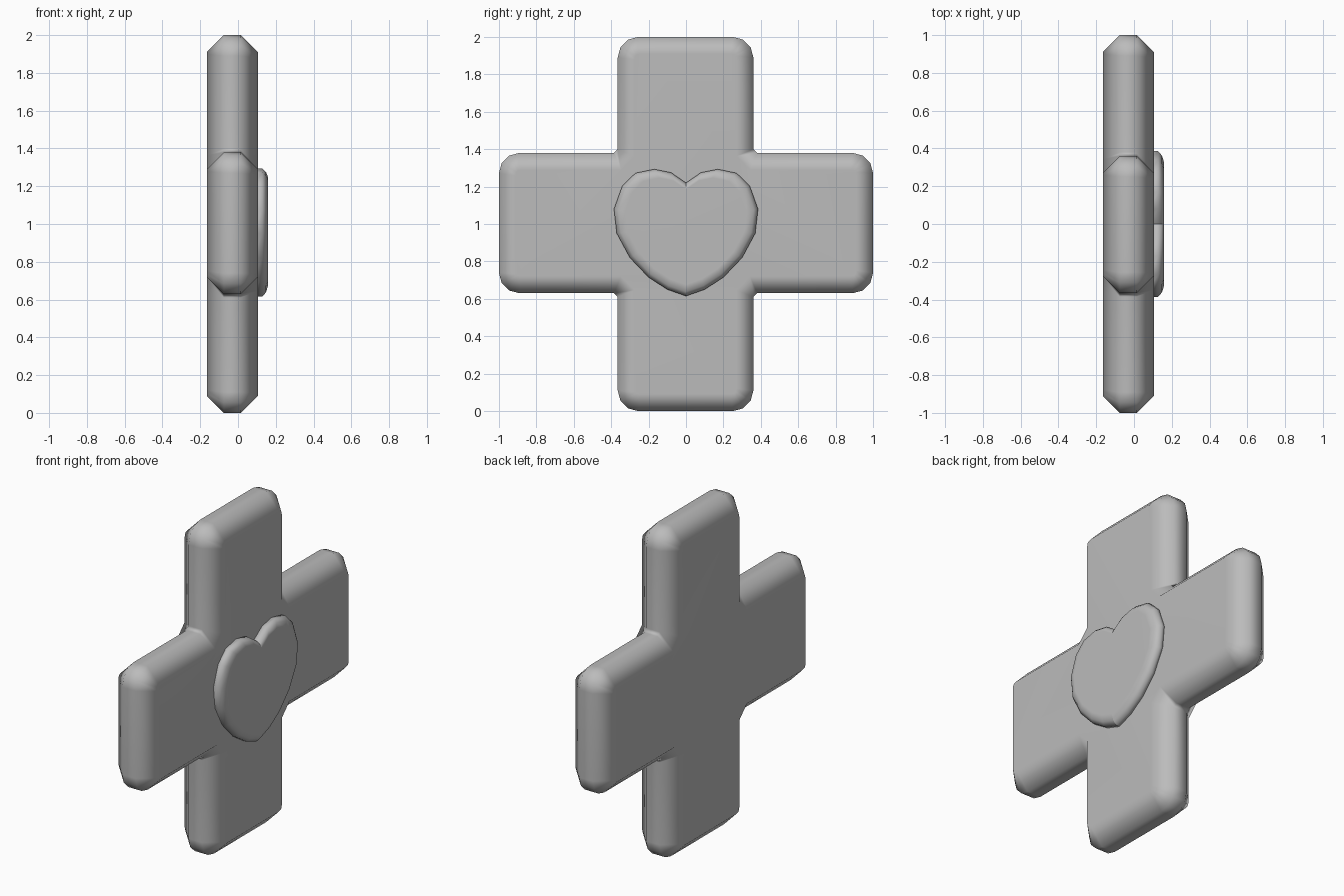
import bpy, bmesh

if "Cube" in bpy.data.objects:
    bpy.data.objects.remove(bpy.data.objects["Cube"])

# One flat material
grey = bpy.data.materials.new("plain grey")
grey.use_nodes = True
colour = (0.5, 0.5, 0.5, 1)
grey.diffuse_color = colour
grey.node_tree.nodes["Principled BSDF"].inputs["Base Color"].default_value = colour


def finish(bm, name):
    bmesh.ops.recalc_face_normals(bm, faces=bm.faces)
    mesh = bpy.data.meshes.new(name)
    bm.to_mesh(mesh)
    bm.free()
    mesh.materials.append(grey)
    obj = bpy.data.objects.new(name, mesh)
    bpy.context.collection.objects.link(obj)
    mesh.shade_smooth()
    normals = obj.modifiers.new("soft_normals", "WEIGHTED_NORMAL")
    normals.keep_sharp = True
    return obj


# Plus-shaped slab: outline in the YZ plane, extruded along X
BACK, FRONT = -0.165, 0.105
LEFT, RIGHT, LOW, HIGH = -0.365, 0.36, 0.63, 1.38
outline = [(LEFT, 0), (RIGHT, 0), (RIGHT, LOW), (1, LOW), (1, HIGH), (RIGHT, HIGH),
           (RIGHT, 2), (LEFT, 2), (LEFT, HIGH), (-1, HIGH), (-1, LOW), (LEFT, LOW)]
bm = bmesh.new()
face = bm.faces.new([bm.verts.new((BACK, y, z)) for y, z in outline])
ext = bmesh.ops.extrude_face_region(bm, geom=[face])
bmesh.ops.translate(bm, vec=(FRONT - BACK, 0, 0),
                    verts=[g for g in ext["geom"] if isinstance(g, bmesh.types.BMVert)])
bmesh.ops.recalc_face_normals(bm, faces=bm.faces)

# Round the arm corners, and fillet the inner corners slightly
across = [e for e in bm.edges if abs(e.verts[0].co.x - e.verts[1].co.x) > 0.1]
inner = [e for e in across if abs(e.verts[0].co.y) < 0.5 and 0.5 < e.verts[0].co.z < 1.5]
outer = [e for e in across if e not in inner]
bmesh.ops.bevel(bm, geom=outer, offset=0.11, segments=3, profile=0.5, affect="EDGES")
inner = [e for e in bm.edges if abs(e.verts[0].co.x - e.verts[1].co.x) > 0.1
         and abs(e.verts[0].co.y) < 0.5 and 0.5 < e.verts[0].co.z < 1.5]
bmesh.ops.bevel(bm, geom=inner, offset=0.02, segments=1, profile=0.5, affect="EDGES")

# Chamfer both rims
rims = [e for e in bm.edges if abs(e.verts[0].co.x - e.verts[1].co.x) < 0.001]
bmesh.ops.bevel(bm, geom=rims, offset=0.09, segments=1, profile=0.5, affect="EDGES")
finish(bm, "cross_body")

# Raised heart: one half outline mirrored, stacked as rings along X
half = [(0.08, 1.275), (0.17, 1.293), (0.27, 1.272), (0.34, 1.205), (0.385, 1.08),
        (0.37, 0.95), (0.3, 0.82), (0.2, 0.715), (0.1, 0.65)]
heart = [(0, 1.22)] + half + [(0, 0.615)] + [(-y, z) for y, z in reversed(half)]
bm = bmesh.new()
rings = []
for x, scale in ((0.08, 1), (0.128, 1), (0.148, 0.94), (0.16, 0.84)):
    rings.append([bm.verts.new((x, y * scale, 1 + (z - 1) * scale)) for y, z in heart])
count = len(heart)
for a, b in zip(rings, rings[1:]):
    for i in range(count):
        j = (i + 1) % count
        bm.faces.new((a[i], a[j], b[j], b[i]))
bm.faces.new(rings[0])
bm.faces.new(rings[-1])

# Keep the crease at the notch and tip crisp
for e in bm.edges:
    if all(abs(v.co.y) < 0.001 for v in e.verts):
        e.smooth = False
finish(bm, "raised_heart")
